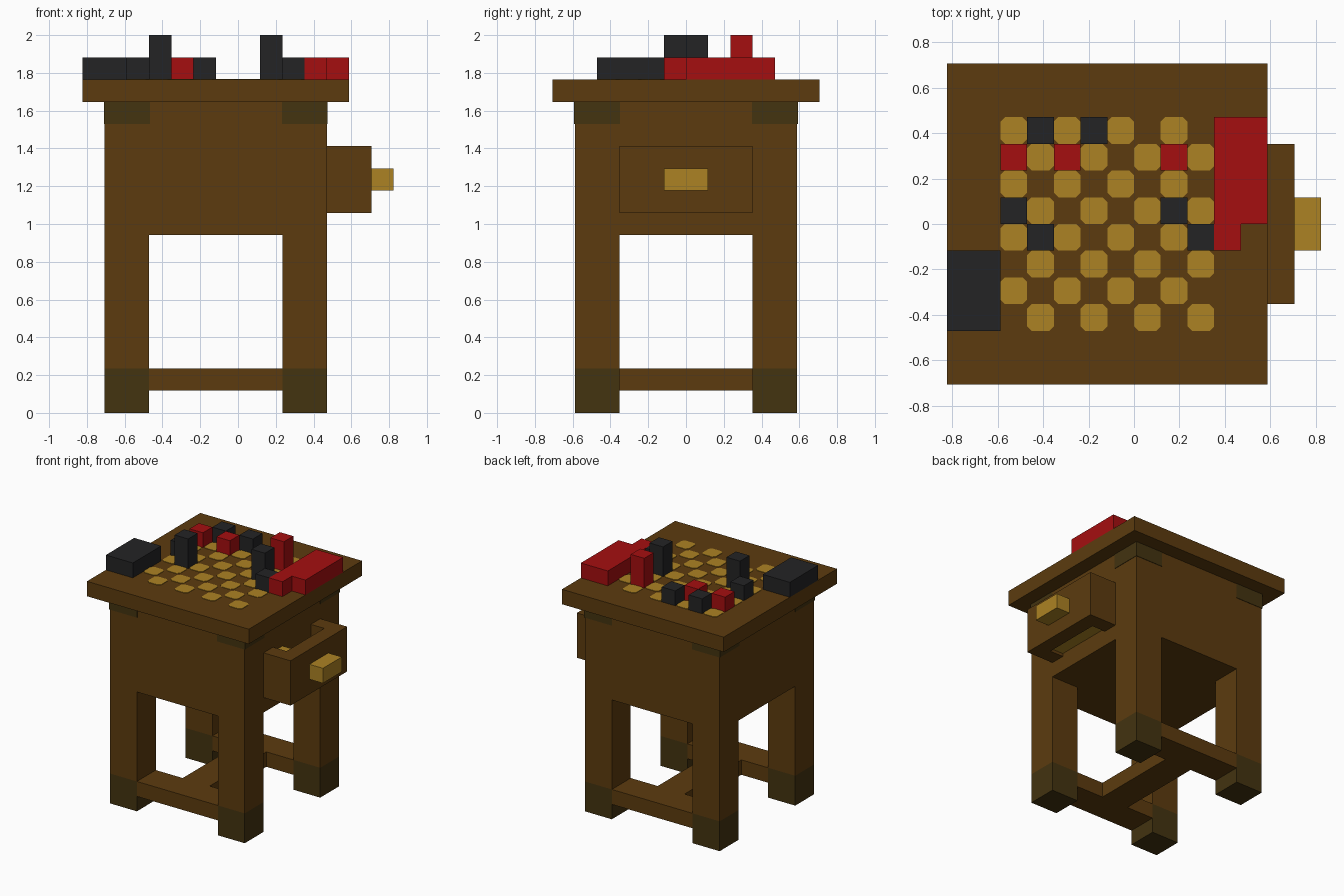
import bpy
import bmesh

U = 2 / 17  # one grid cell

if "Cube" in bpy.data.objects:
    bpy.data.objects.remove(bpy.data.objects["Cube"], do_unlink=True)


def material(name, rgb):
    m = bpy.data.materials.new(name)
    m.use_nodes = True
    col = (*rgb, 1)
    m.diffuse_color = col
    m.node_tree.nodes["Principled BSDF"].inputs["Base Color"].default_value = col
    return m


wood = material("brown wood", (0.107, 0.044, 0.0045))
tan = material("tan wood", (0.413, 0.223, 0.017))
olive = material("dark olive", (0.056, 0.033, 0.005))
red = material("red", (0.376, 0.0045, 0.005))
black = material("black", (0.017, 0.017, 0.018))


def finish(name, bm, mat):
    mesh = bpy.data.meshes.new(name)
    bmesh.ops.recalc_face_normals(bm, faces=bm.faces)
    bm.to_mesh(mesh)
    bm.free()
    mesh.materials.append(mat)
    obj = bpy.data.objects.new(name, mesh)
    bpy.context.collection.objects.link(obj)
    return obj


def prism(bm, outline, z0, z1):
    """Extrude a flat outline, all in grid cells."""
    face = bm.faces.new([bm.verts.new((x * U, y * U, z0 * U)) for x, y in outline])
    ext = bmesh.ops.extrude_face_region(bm, geom=[face])["geom"]
    verts = [v for v in ext if isinstance(v, bmesh.types.BMVert)]
    bmesh.ops.translate(bm, verts=verts, vec=(0, 0, (z1 - z0) * U))


def box(name, x, y, z, mat):
    bm = bmesh.new()
    prism(bm, [(x[0], y[0]), (x[1], y[0]), (x[1], y[1]), (x[0], y[1])], *z)
    return finish(name, bm, mat)


# Table top and body
box("table_top", (-7, 5), (-6, 6), (14, 15), wood)
box("body", (-6, 4), (-5, 5), (8, 14), wood)

# Legs, feet and corner plates
E = 0.03
for side, x in (("right", -6), ("left", 2)):
    for end, y in (("front", -5), ("back", 3)):
        label = end + "_" + side
        box(label + "_leg", (x, x + 2), (y, y + 2), (2, 8), wood)
        box(label + "_foot", (x, x + 2), (y, y + 2), (0, 2), olive)
        box(label + "_corner_plate", (x - E, x + 2 + E), (y - E, y + 2 + E),
            (13, 14), olive)

# Stretchers in an H
for end, y in (("front", -5), ("back", 3)):
    box(end + "_stretcher", (-4, 2), (y, y + 2), (1, 2), wood)
box("middle_stretcher", (-2, 0), (-3, 3), (1, 2), wood)

# Open drawer with knob and contents
box("drawer_front", (5, 6), (-3, 3), (9, 12), wood)
for side, y in (("front", -3), ("back", 2)):
    box("drawer_" + side + "_side", (4, 5), (y, y + 1), (9, 12), wood)
box("drawer_floor", (4, 5), (-2, 2), (9.2, 9.4), tan)
box("drawer_contents", (4, 5), (-2, -1), (9.4, 11.7), tan)
box("drawer_knob", (6, 7), (-1, 1), (10, 11), tan)

# Chequered squares with clipped corners
bm = bmesh.new()
C = 0.17
for row in range(8):
    for col in range(row % 2, 8, 2):
        x, y = col - 5, 3 - row
        prism(bm, [(x + C, y), (x + 1 - C, y), (x + 1, y + C), (x + 1, y + 1 - C),
                   (x + 1 - C, y + 1), (x + C, y + 1), (x, y + 1 - C), (x, y + C)],
              15, 15 + E)
finish("board_squares", bm, tan)

# Game pieces: column, row, height
pieces = {
    "black": (black, [(1, 0, 1), (3, 0, 1), (0, 3, 1), (6, 3, 2), (1, 4, 2), (7, 4, 1)]),
    "red": (red, [(0, 1, 1), (2, 1, 1), (6, 1, 2)]),
}
for name, (mat, spots) in pieces.items():
    for col, row, h in spots:
        box(name + "_piece", (col - 5, col - 4), (3 - row, 4 - row), (15, 15 + h), mat)

# Captured piece trays
box("black_tray", (-7, -5), (-4, -1), (15, 16), black)
box("red_tray", (3, 5), (0, 4), (15, 16), red)
box("red_tray_end", (3, 4), (-1, 0), (15, 16), red)
